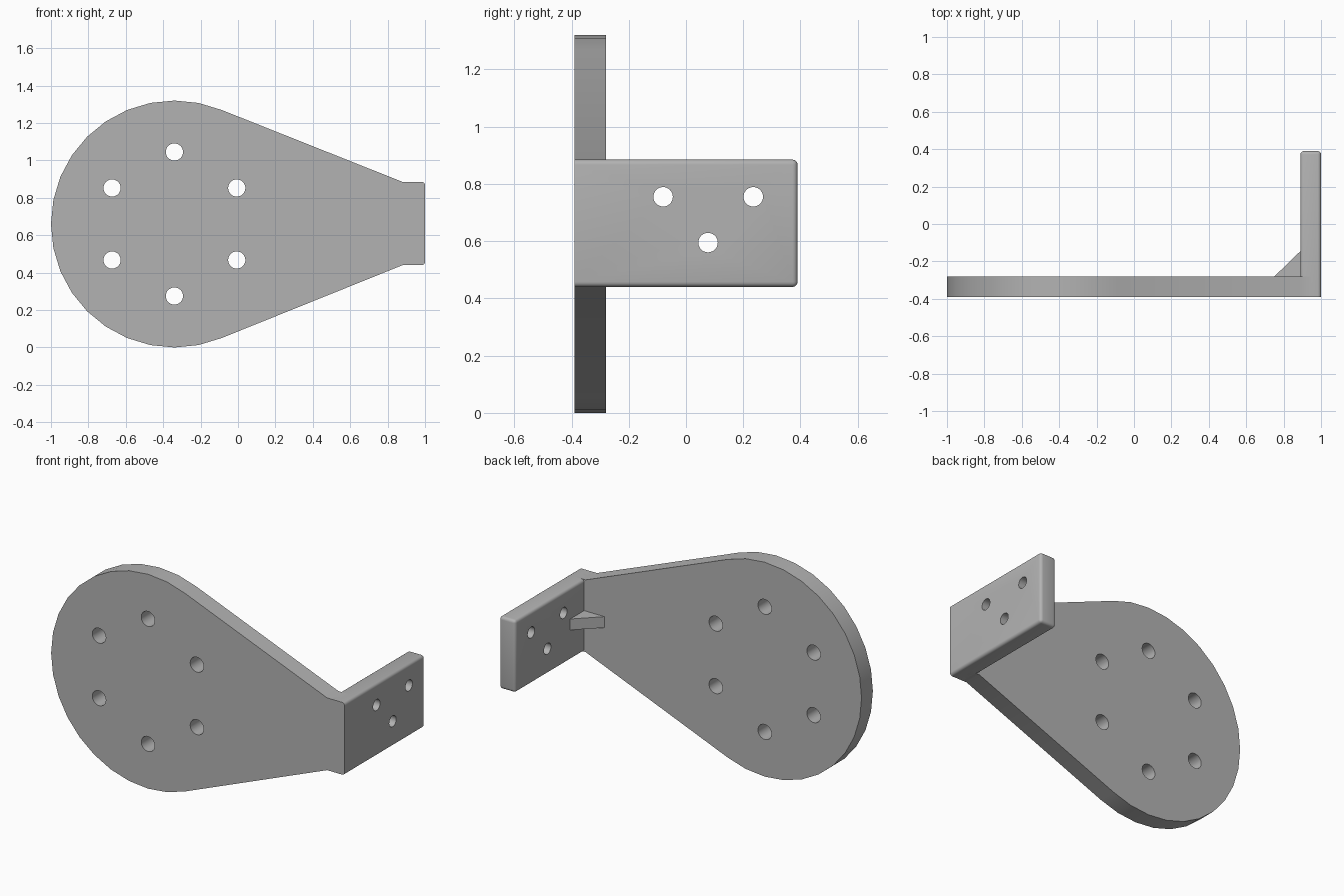
import bpy, bmesh, math
from mathutils import Vector

if "Cube" in bpy.data.objects:
    bpy.data.objects.remove(bpy.data.objects["Cube"], do_unlink=True)

grey = bpy.data.materials.new("plain grey")
grey.use_nodes = True
grey.diffuse_color = (0.45, 0.45, 0.45, 1)
grey.node_tree.nodes["Principled BSDF"].inputs["Base Color"].default_value = grey.diffuse_color

FRONT, PLATE_BACK, FLANGE_BACK = -0.39, -0.28, 0.39
INNER, OUTER = 0.89, 1.0
LOW, HIGH = 0.44, 0.885
CX, CZ, RADIUS = -0.34, 0.66, 0.66


def prism(name, points, direction):
    """Extrude a closed 3D outline along a direction."""
    bm = bmesh.new()
    face = bm.faces.new([bm.verts.new(p) for p in points])
    grown = bmesh.ops.extrude_face_region(bm, geom=[face])["geom"]
    bmesh.ops.translate(bm, vec=direction,
                        verts=[g for g in grown if isinstance(g, bmesh.types.BMVert)])
    bmesh.ops.recalc_face_normals(bm, faces=bm.faces)
    mesh = bpy.data.meshes.new(name)
    bm.to_mesh(mesh)
    bm.free()
    mesh.materials.append(grey)
    obj = bpy.data.objects.new(name, mesh)
    bpy.context.collection.objects.link(obj)
    return obj


def select(obj):
    bpy.ops.object.select_all(action='DESELECT')
    obj.select_set(True)
    bpy.context.view_layer.objects.active = obj


def drill(obj, centre, radius, axis):
    """Cut a round through hole along an axis."""
    turn = Vector(axis).to_track_quat('Z', 'Y').to_euler()
    bpy.ops.mesh.primitive_cylinder_add(vertices=32, radius=radius, depth=0.4,
                                        location=centre, rotation=turn)
    cutter = bpy.context.object
    cutter.hide_render = True
    cutter.data.materials.append(grey)
    mod = obj.modifiers.new("hole", 'BOOLEAN')
    mod.operation, mod.solver, mod.object = 'DIFFERENCE', 'EXACT', cutter
    select(obj)
    bpy.ops.object.modifier_apply(modifier=mod.name)
    bpy.data.objects.remove(cutter, do_unlink=True)


def smooth(obj):
    select(obj)
    bpy.ops.object.shade_smooth_by_angle(angle=math.radians(30))


# Teardrop plate: faceted round end tapering to the flange
outline = []
for i in range(6, 27):
    a = math.tau * i / 32
    outline.append((CX + RADIUS * math.cos(a), FRONT, CZ + RADIUS * math.sin(a)))
for x, z in ((INNER - 0.01, LOW), (0.95, LOW), (0.95, HIGH), (INNER - 0.01, HIGH)):
    outline.append((x, FRONT, z))
plate = prism("plate", outline, (0, PLATE_BACK - FRONT, 0))

# Ring of six holes in the plate
for i in range(6):
    a = math.pi / 2 + math.tau * i / 6
    drill(plate, (CX + 0.385 * math.cos(a), (FRONT + PLATE_BACK) / 2,
                  CZ + 0.385 * math.sin(a)), 0.046, (0, 1, 0))
smooth(plate)

# Side flange, rounded everywhere but on its front end
flange = prism("flange", [(INNER, FRONT, LOW), (OUTER, FRONT, LOW),
                          (OUTER, FRONT, HIGH), (INNER, FRONT, HIGH)],
               (0, FLANGE_BACK - FRONT, 0))
bm = bmesh.new()
bm.from_mesh(flange.data)
rounded = [e for e in bm.edges if max(v.co.y for v in e.verts) > 0]
bmesh.ops.bevel(bm, geom=rounded, offset=0.018, segments=4, profile=0.5, affect='EDGES')
bm.to_mesh(flange.data)
bm.free()

# Three holes in the flange
for y, z in ((-0.08, 0.755), (0.235, 0.755), (0.077, 0.595)):
    drill(flange, ((INNER + OUTER) / 2, y, z), 0.034, (1, 0, 0))
smooth(flange)

# Small triangular brace in the inner corner
prism("gusset", [(0.75, PLATE_BACK - 0.001, 0.625), (INNER + 0.005, PLATE_BACK - 0.001, 0.625),
                 (INNER + 0.005, -0.14, 0.625)], (0, 0, 0.068))
